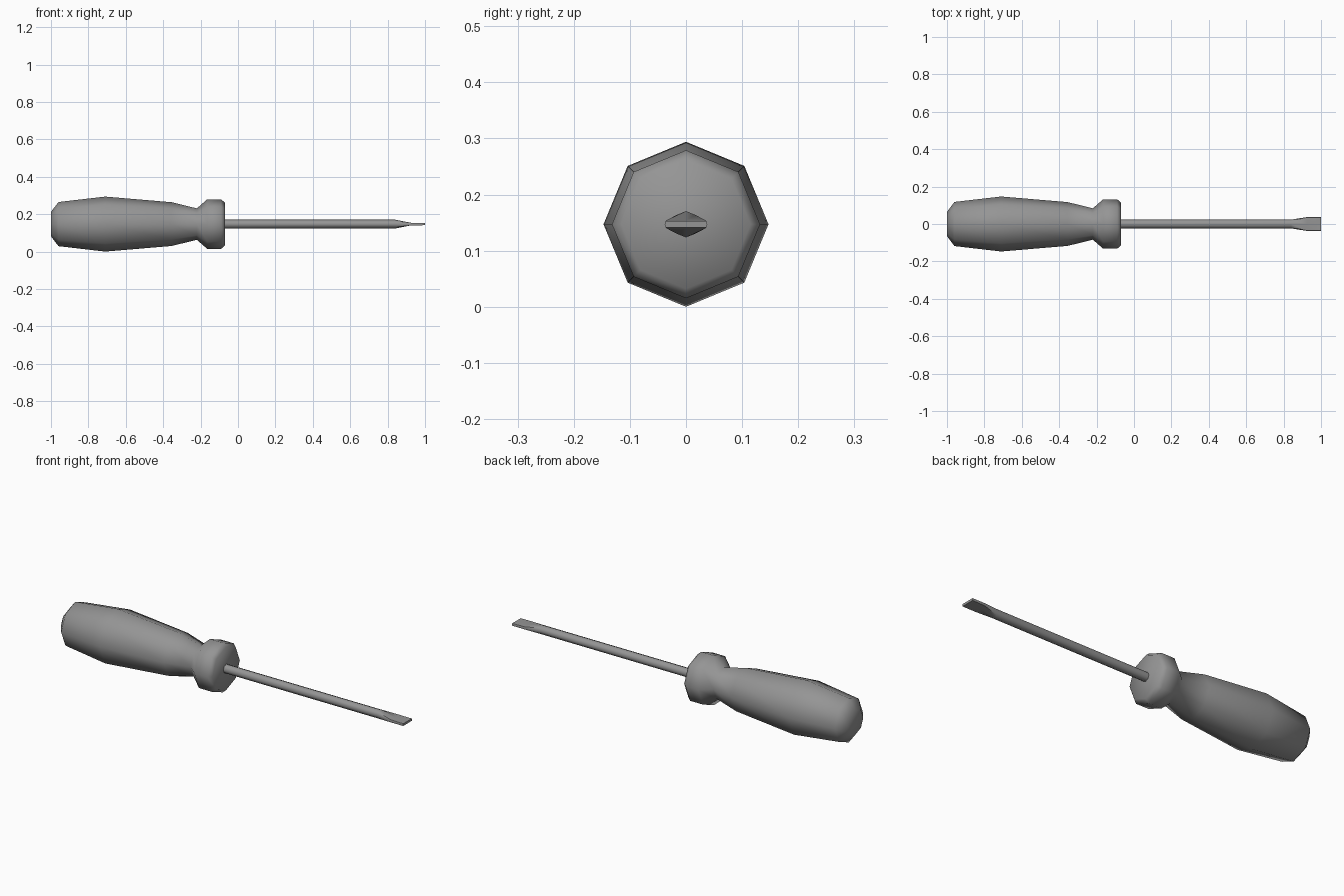
import bpy, bmesh
from math import cos, sin, pi, radians

cube = bpy.data.objects.get("Cube")
if cube:
    bpy.data.objects.remove(cube, do_unlink=True)

SIDES = 8
AXIS_Z = 0.147

grey = bpy.data.materials.new("mid grey")
grey.use_nodes = True
grey.diffuse_color = (0.3, 0.3, 0.3, 1)
grey.node_tree.nodes["Principled BSDF"].inputs["Base Color"].default_value = (0.3, 0.3, 0.3, 1)


def octagon(r):
    """Regular ring with a corner at the top."""
    return [(r * cos(2 * pi * i / SIDES), r * sin(2 * pi * i / SIDES)) for i in range(SIDES)]


def blade(width, thick):
    """Flat ring with narrow bevelled sides, in the same order as octagon."""
    w = width * 0.95
    return [(width, 0), (w, thick), (0, thick), (-w, thick),
            (-width, 0), (-w, -thick), (0, -thick), (w, -thick)]


def loft(name, sections, smooth_angle):
    """Join (x, ring) sections along the tool axis and cap both ends."""
    bm = bmesh.new()
    rings = [[bm.verts.new((x, y, z + AXIS_Z)) for y, z in ring] for x, ring in sections]
    for a, b in zip(rings, rings[1:]):
        for i in range(SIDES):
            j = (i + 1) % SIDES
            bm.faces.new((a[i], a[j], b[j], b[i]))
    bm.faces.new(rings[0])
    bm.faces.new(rings[-1])
    bmesh.ops.recalc_face_normals(bm, faces=bm.faces)
    mesh = bpy.data.meshes.new(name)
    bm.to_mesh(mesh)
    bm.free()
    mesh.materials.append(grey)
    obj = bpy.data.objects.new(name, mesh)
    bpy.context.collection.objects.link(obj)
    bpy.ops.object.select_all(action='DESELECT')
    obj.select_set(True)
    bpy.context.view_layer.objects.active = obj
    bpy.ops.object.shade_smooth_by_angle(angle=radians(smooth_angle))
    return obj


# Handle: butt, swelling grip, neck and collar
profile = [(-1.0, 0.065), (-0.96, 0.118), (-0.71, 0.147), (-0.355, 0.117),
           (-0.22, 0.084), (-0.165, 0.132), (-0.09, 0.132), (-0.07, 0.115)]
loft("handle", [(x, octagon(r)) for x, r in profile], 65)

# Shaft: round rod flattening into a wide blade tip
rod = octagon(0.0235)
loft("shaft_and_blade", [(-0.09, rod), (0.84, rod),
                         (0.925, blade(0.037, 0.007)), (1.0, blade(0.038, 0.006))], 50)
